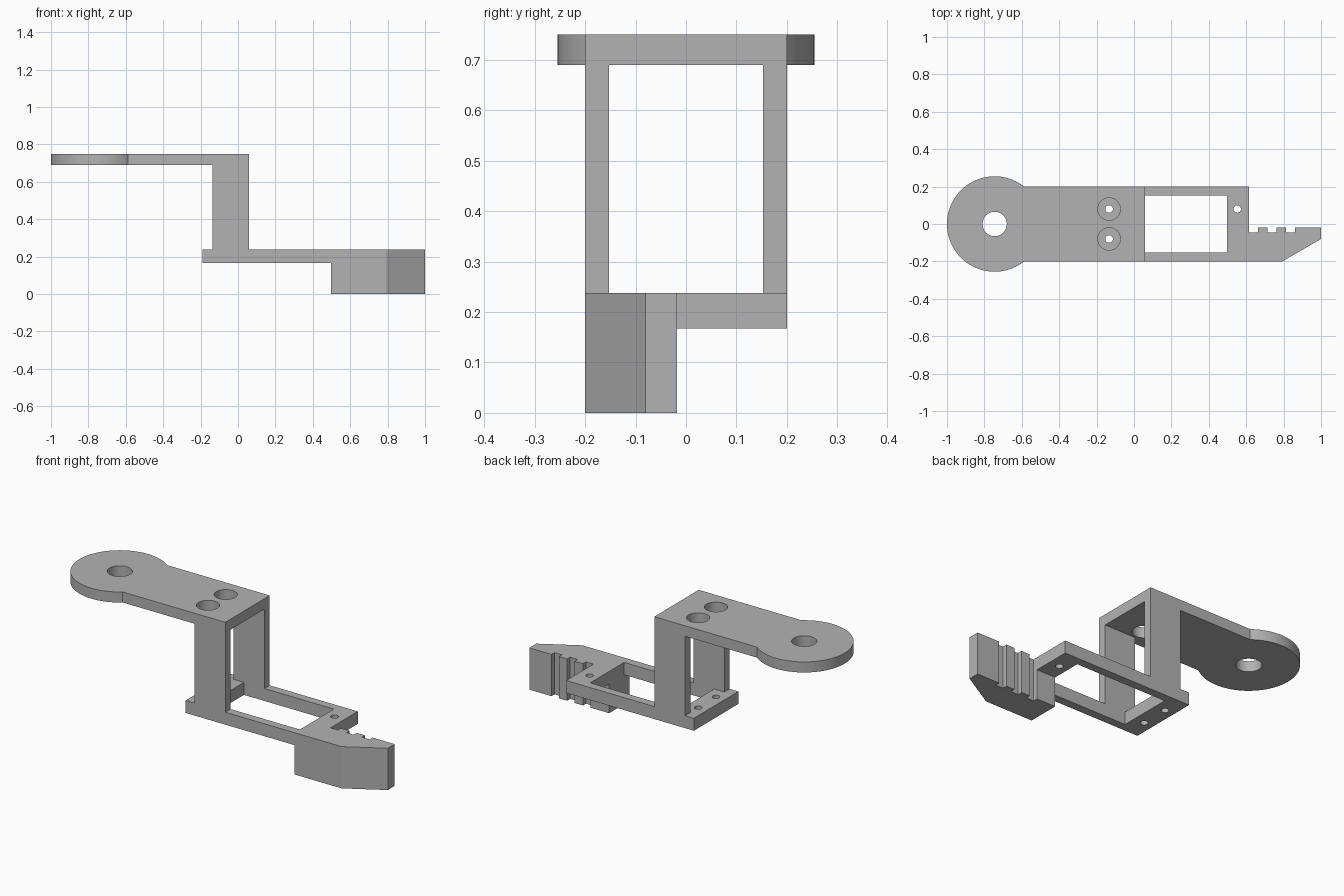
import bpy, bmesh
from math import sin, cos, pi, asin

cube = bpy.data.objects.get("Cube")
if cube:
    bpy.data.objects.remove(cube)

grey = bpy.data.materials.new("plain grey")
grey.use_nodes = True
colour = (0.45, 0.45, 0.45, 1)
grey.diffuse_color = colour
grey.node_tree.nodes["Principled BSDF"].inputs["Base Color"].default_value = colour


def arc(cx, cy, r, start=0.0, end=2 * pi, n=48):
    full = end - start >= 2 * pi
    steps = n if full else n - 1
    return [(cx + r * cos(start + (end - start) * i / steps),
             cy + r * sin(start + (end - start) * i / steps)) for i in range(n)]


def slab(name, loops, z0, z1):
    """Extrude an outline, with any further loops as holes, from z0 to z1."""
    curve = bpy.data.curves.new(name + " profile", 'CURVE')
    curve.dimensions = '2D'
    curve.fill_mode = 'BOTH'
    curve.extrude = (z1 - z0) / 2
    for loop in loops:
        spline = curve.splines.new('POLY')
        spline.points.add(len(loop) - 1)
        for point, (x, y) in zip(spline.points, loop):
            point.co = (x, y, 0, 1)
        spline.use_cyclic_u = True
    source = bpy.data.objects.new(name + " profile", curve)
    bpy.context.collection.objects.link(source)
    graph = bpy.context.evaluated_depsgraph_get()
    mesh = bpy.data.meshes.new_from_object(source.evaluated_get(graph))
    bpy.data.objects.remove(source)

    bm = bmesh.new()
    bm.from_mesh(mesh)
    bmesh.ops.remove_doubles(bm, verts=bm.verts, dist=0.0001)
    bmesh.ops.translate(bm, verts=bm.verts, vec=(0, 0, (z0 + z1) / 2))
    bmesh.ops.recalc_face_normals(bm, faces=bm.faces)
    bm.to_mesh(mesh)
    bm.free()
    mesh.name = name
    mesh.materials.clear()
    mesh.materials.append(grey)
    obj = bpy.data.objects.new(name, mesh)
    bpy.context.collection.objects.link(obj)
    bpy.ops.object.select_all(action='DESELECT')
    obj.select_set(True)
    bpy.context.view_layer.objects.active = obj
    bpy.ops.object.shade_smooth_by_angle(angle=pi / 6)
    return obj


half, inner = 0.2, 0.153          # half width of the bracket and of its opening
base_z, deck_z, plate_z, top_z = 0.167, 0.238, 0.69, 0.75
eye_x, eye_r, screw_x = -0.745, 0.255, -0.133
rear, front, jaw_x, base_end = -0.135, 0.06, 0.497, 0.615

# Upper plate with round eye end and two screwdriver access holes
join = asin(half / eye_r)
outline = [(front, -half), (front, half)] + arc(eye_x, 0, eye_r, join, 2 * pi - join, 64)
slab("upper_plate",
     [outline, arc(eye_x, 0, 0.065)] + [arc(screw_x, s * 0.08, 0.06) for s in (-1, 1)],
     plate_z, top_z)

# Upright legs
for side, name in ((-1, "right_leg"), (1, "left_leg")):
    slab(name, [[(rear, side * inner), (front, side * inner),
                 (front, side * half), (rear, side * half)]], deck_z, plate_z)

# Lower frame around the opening, closed by the jaw
frame = [(-0.19, -half), (jaw_x, -half), (jaw_x, -inner), (-0.07, -inner),
         (-0.07, inner), (jaw_x, inner), (jaw_x, -0.018), (base_end, -0.018),
         (base_end, half), (-0.19, half)]
screws = [(screw_x, -0.08), (screw_x, 0.08), (0.552, 0.08)]
slab("lower_frame", [frame] + [arc(x, y, 0.02, n=24) for x, y in screws], base_z, deck_z)

# Jaw with tapered tip and three grip grooves
jaw = [(jaw_x, -half), (0.793, -half), (1, -0.08), (1, -0.018)]
for x in (0.813, 0.715, base_end):
    jaw += [(x + 0.047, -0.018), (x + 0.047, -0.045), (x, -0.045), (x, -0.018)]
jaw.append((jaw_x, -0.018))
slab("grip_jaw", [jaw], 0, deck_z)
